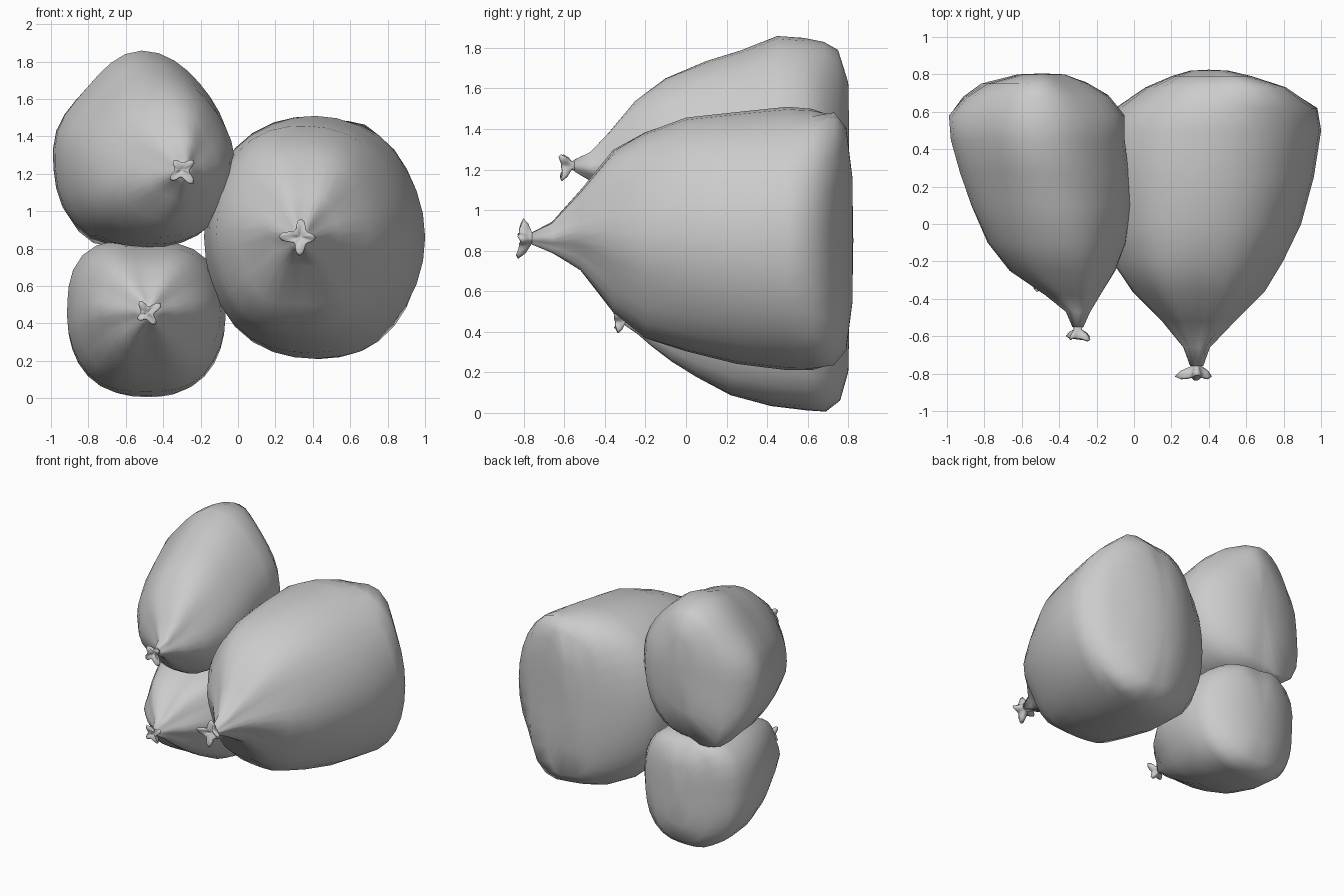
import bpy, bmesh
from math import sin, cos, pi, exp

cube = bpy.data.objects.get("Cube")
if cube:
    bpy.data.objects.remove(cube)

SIDES = 32

# One plain grey cloth for everything
cloth = bpy.data.materials.new("grey_cloth")
cloth.use_nodes = True
grey = (0.6, 0.6, 0.6, 1)
cloth.diffuse_color = grey
bsdf = cloth.node_tree.nodes["Principled BSDF"]
bsdf.inputs["Base Color"].default_value = grey
bsdf.inputs["Roughness"].default_value = 0.8


def loft(name, rings, start, end):
    """Skin a row of equal rings and close both ends with a fan."""
    bm = bmesh.new()
    rows = [[bm.verts.new(p) for p in ring] for ring in rings]
    for a, b in zip(rows, rows[1:]):
        for i in range(SIDES):
            j = (i + 1) % SIDES
            bm.faces.new((a[i], a[j], b[j], b[i]))
    for row, tip in ((rows[0], start), (rows[-1], end)):
        v = bm.verts.new(tip)
        for i in range(SIDES):
            bm.faces.new((row[i], row[(i + 1) % SIDES], v))
    bmesh.ops.recalc_face_normals(bm, faces=bm.faces)
    mesh = bpy.data.meshes.new(name)
    bm.to_mesh(mesh)
    bm.free()
    mesh.materials.append(cloth)
    mesh.shade_smooth()
    obj = bpy.data.objects.new(name, mesh)
    bpy.context.collection.objects.link(obj)
    return obj


def sack(name, stations, corners, base_corners, folds, phase):
    """Stations hold y, left, right, bottom, top; corners swell the diagonals."""
    neck = stations[0][0]
    rings = []
    for y, left, right, low, high in stations:
        ring = []
        pleat = 0.16 * exp(-4 * (y - neck)) * min(1, (y - neck) * 12)
        base = min(1, max(0, (y - 0.6) / 0.15))
        for i in range(SIDES):
            a = 2 * pi * i / SIDES
            q = int(a / (pi / 2)) % 4
            swell = corners[q] * (1 - base) + base_corners[q] * base - 1
            r = 1 + swell * sin(2 * a) ** 2 + pleat * cos(folds * a + phase)
            ring.append(((left + right) / 2 + r * cos(a) * (right - left) / 2, y,
                         (low + high) / 2 + r * sin(a) * (high - low) / 2))
        rings.append(ring)

    def middle(s, dy):
        return ((s[1] + s[2]) / 2, s[0] + dy, (s[3] + s[4]) / 2)

    loft(name, rings, middle(stations[0], 0), middle(stations[-1], 0.005))


def tie(name, x, y, z, size, spin):
    """Gathered ruffle of cloth with four floppy lobes."""
    rings = []
    for depth, core, lobe in ((-0.02, 0.04, 0), (0.01, 0.03, 0), (0.04, 0.045, 0.04),
                              (0.075, 0.055, 0.06), (0.085, 0.045, 0.05), (0.055, 0.015, 0.01)):
        ring = []
        for i in range(SIDES):
            a = 2 * pi * i / SIDES
            flap = abs(cos(2 * a)) ** 3
            r = size * (core + lobe * flap * (1 + 0.35 * cos(a)))
            d = size * depth * (1 - 0.2 * sin(3 * a) * flap)
            ring.append((x + r * cos(a + spin), y - d, z + r * sin(a + spin)))
        rings.append(ring)
    loft(name, rings, (x, y + 0.02, z), (x, y - 0.05 * size, z))


# Large sack
sack("large_sack", [
    (-.76, .30, .37, .83, .89), (-.66, .27, .40, .79, .94), (-.52, .16, .53, .7, 1.1),
    (-.36, 0, .69, .49, 1.3), (-.2, -.11, .79, .36, 1.39), (0, -.15, .89, .3, 1.46),
    (.25, -.18, .96, .24, 1.485), (.5, -.17, 1, .21, 1.51), (.62, -.1, .98, .21, 1.5),
    (.73, .06, .8, .25, 1.46), (.79, .2, .62, .33, 1.38), (.82, .3, .5, .55, 1.15),
], (1, 1.04, 1.04, 1), (1.28, 1.07, 1.02, 1.25), 6, 0.5)
tie("large_sack_tie", .335, -.75, .86, .87, 3.1)

# Upper sack
sack("upper_sack", [
    (-.55, -.33, -.27, 1.19, 1.25), (-.47, -.36, -.24, 1.15, 1.29), (-.38, -.47, -.19, 1.07, 1.39),
    (-.25, -.66, -.11, .96, 1.55), (-.1, -.78, -.05, .87, 1.66), (.1, -.87, -.02, .83, 1.74),
    (.27, -.93, -.03, .81, 1.79), (.45, -.98, -.05, .81, 1.86), (.58, -.99, -.05, .81, 1.85),
    (.68, -.9, -.13, .83, 1.83), (.75, -.79, -.24, .88, 1.79), (.8, -.61, -.37, 1.1, 1.63),
], (.94, .88, 1.08, 1.07), (.87, .97, 1.38, 1.06), 5, 1.2)
tie("upper_sack_tie", -.3, -.555, 1.22, .72, 5.4)

# Lower sack
sack("lower_sack", [
    (-.3, -.51, -.46, .43, .49), (-.24, -.55, -.41, .39, .54), (-.17, -.64, -.34, .33, .61),
    (-.07, -.73, -.25, .25, .7), (.05, -.79, -.17, .17, .76), (.22, -.86, -.1, .08, .81),
    (.42, -.91, -.07, .03, .84), (.6, -.91, -.07, .01, .84), (.69, -.85, -.14, .005, .83),
    (.76, -.73, -.26, .06, .79), (.8, -.6, -.39, .2, .64),
], (1.08, 1.15, 1.05, 1.05), (1.14, 1.26, 1.06, 1.12), 6, 0)
tie("lower_sack_tie", -.485, -.295, .455, .66, 0.6)
